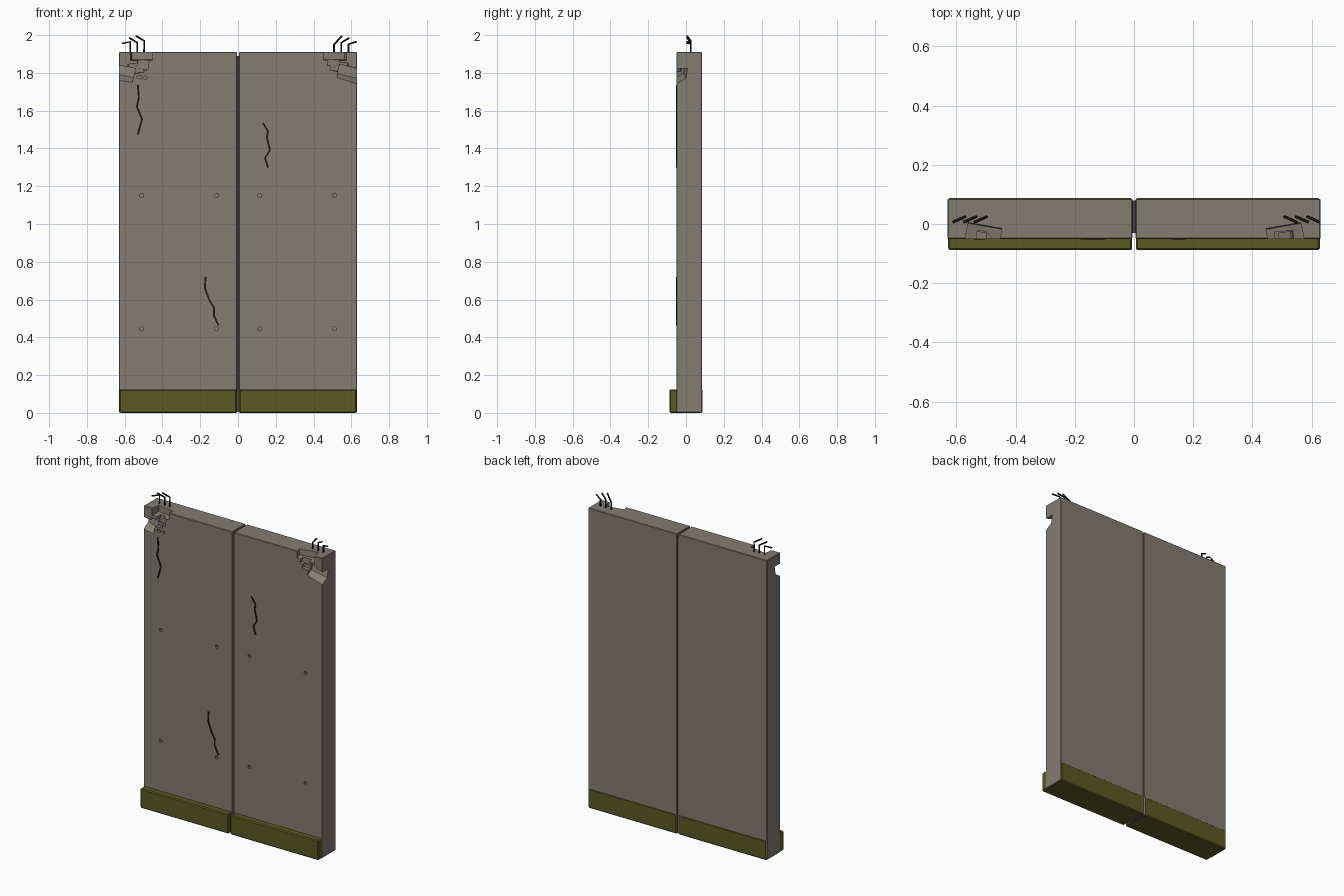
import bpy, bmesh
from math import radians
from mathutils import Matrix, Vector

if "Cube" in bpy.data.objects:
    bpy.data.objects.remove(bpy.data.objects["Cube"], do_unlink=True)


def material(name, rgb):
    m = bpy.data.materials.new(name)
    m.use_nodes = True
    m.diffuse_color = (*rgb, 1)
    m.node_tree.nodes["Principled BSDF"].inputs["Base Color"].default_value = (*rgb, 1)
    return m


CONCRETE = material("concrete", (0.235, 0.2, 0.163))
OLIVE = material("olive_paint", (0.106, 0.102, 0.016))
SEAM = material("seam_grey", (0.06, 0.06, 0.06))
DARK = material("dark_iron", (0.01, 0.009, 0.008))


def add(name, bm, mat):
    bmesh.ops.recalc_face_normals(bm, faces=bm.faces)
    me = bpy.data.meshes.new(name)
    bm.to_mesh(me)
    bm.free()
    me.materials.append(mat)
    ob = bpy.data.objects.new(name, me)
    bpy.context.collection.objects.link(ob)
    return ob


def box(name, lo, hi, mat, bevel=0):
    lo, hi = Vector(lo), Vector(hi)
    bm = bmesh.new()
    bmesh.ops.create_cube(bm, size=1)
    for v in bm.verts:
        v.co = (lo + hi) / 2 + v.co * (hi - lo)
    if bevel:
        bmesh.ops.bevel(bm, geom=bm.edges[:], offset=bevel, segments=1, affect='EDGES')
    return add(name, bm, mat)


def prism(name, profile, half, centre, yaw, roll):
    """Profile in the side plane, extruded across the wall, then turned."""
    bm = bmesh.new()
    ends = [[bm.verts.new((x, y, z)) for y, z in profile] for x in (-half, half)]
    n = len(profile)
    bm.faces.new(ends[0])
    bm.faces.new(ends[1][::-1])
    for i in range(n):
        j = (i + 1) % n
        bm.faces.new((ends[0][i], ends[1][i], ends[1][j], ends[0][j]))
    turn = Matrix.Rotation(radians(yaw), 4, 'Z') @ Matrix.Rotation(radians(roll), 4, 'Y')
    bm.transform(Matrix.Translation(centre) @ turn)
    return add(name, bm, CONCRETE)


def hole(name, x, z):
    bm = bmesh.new()
    bmesh.ops.create_cone(bm, cap_ends=True, segments=8, radius1=0.011, radius2=0.011, depth=0.03)
    bm.transform(Matrix.Translation((x, -0.05, z)) @ Matrix.Rotation(radians(90), 4, 'X'))
    return add(name, bm, CONCRETE)


def cut(target, cutter):
    mod = target.modifiers.new("cut", 'BOOLEAN')
    mod.operation, mod.solver, mod.object = 'DIFFERENCE', 'EXACT', cutter
    bpy.context.view_layer.update()
    dg = bpy.context.evaluated_depsgraph_get()
    me = bpy.data.meshes.new_from_object(target.evaluated_get(dg))
    target.modifiers.clear()
    target.data = me
    bpy.data.objects.remove(cutter, do_unlink=True)


# Broken pocket shapes: depth and height around the pocket centre
TOP = [(-0.1, -0.03), (-0.1, 0.1), (0.045, 0.1), (0.038, -0.01)]
WEDGE = [(-0.1, -0.1), (-0.1, 0.035), (0.05, 0.035), (0.04, -0.015)]
STEP = [(-0.1, -0.03), (-0.1, 0.03), (0.02, 0.03), (0.02, -0.02)]
CRUMB = [(-0.1, -0.008), (-0.1, 0.008), (0.01, 0.008), (0.01, -0.008)]

# shape, half width, x, z, yaw, roll
CHIPS = {
    "left": [
        (TOP, 0.06, 0.512, 1.882, 10, 0),
        (WEDGE, 0.07, 0.6, 1.795, 6, 14),
        (STEP, 0.045, 0.535, 1.828, 8, 9),
        (STEP, 0.03, 0.505, 1.855, 5, 12),
    ],
    "right": [
        (TOP, 0.058, -0.51, 1.882, -10, 0),
        (WEDGE, 0.055, -0.605, 1.8, -6, 12),
        (STEP, 0.04, -0.54, 1.82, -8, -7),
        (STEP, 0.03, -0.505, 1.84, -5, 8),
        (CRUMB, 0.012, -0.522, 1.778, 0, 10),
        (CRUMB, 0.008, -0.49, 1.775, 0, 30),
    ],
}

# Wall panels, plinths, chipped corners and tie holes
for side, s in (("left", 1), ("right", -1)):
    xs = sorted((0.005 * s, 0.63 * s))
    panel = box(side + "_panel", (xs[0], -0.05, 0.002), (xs[1], 0.085, 1.91), CONCRETE, 0.003)
    for shape, half, x, z, yaw, roll in CHIPS[side]:
        cut(panel, prism("chip", shape, half, (x, -0.045, z), yaw, roll))
    for x in (0.115, 0.51):
        for z in (0.445, 1.15):
            cut(panel, hole("tie_hole", x * s, z))
    xs = sorted((0.006 * s, 0.628 * s))
    box(side + "_plinth", (xs[0], -0.088, 0), (xs[1], 0.088, 0.125), OLIVE, 0.006)

# Joint filler between the panels
box("seam_strip", (-0.006, -0.03, 0.004), (0.006, 0.08, 1.89), SEAM)


def rod(name, pts, radius):
    cu = bpy.data.curves.new(name, 'CURVE')
    cu.dimensions = '3D'
    cu.bevel_depth, cu.bevel_resolution, cu.use_fill_caps = radius, 1, True
    sp = cu.splines.new('POLY')
    sp.points.add(len(pts) - 1)
    for p, co in zip(sp.points, pts):
        p.co = (*co, 1)
    cu.materials.append(DARK)
    ob = bpy.data.objects.new(name, cu)
    bpy.context.collection.objects.link(ob)


# Bent reinforcement bars: x, bend height, tip height, tip direction
BARS = [(-0.57, 1.965, 1.956, -1), (-0.533, 1.96, 1.985, -1), (-0.497, 1.97, 1.995, -1),
        (0.508, 1.95, 1.995, 1), (0.547, 1.96, 1.985, 1), (0.585, 1.952, 1.965, 1)]
for i, (x, bend, tip, d) in enumerate(BARS):
    rod(f"bent_bar_{i + 1}", [(x, 0.025, 1.84), (x, 0.025, bend), (x + 0.042 * d, 0.006, tip)], 0.005)

# Cracks: thin jagged ribbons on the front face
CRACKS = [
    [(-0.53, 1.735), (-0.525, 1.67), (-0.535, 1.62), (-0.508, 1.555), (-0.53, 1.475)],
    [(0.132, 1.534), (0.159, 1.49), (0.153, 1.46), (0.169, 1.39), (0.143, 1.35), (0.159, 1.3)],
    [(-0.172, 0.72), (-0.175, 0.66), (-0.153, 0.6), (-0.127, 0.556), (-0.127, 0.513), (-0.103, 0.463)],
]
for i, pts in enumerate(CRACKS):
    bm = bmesh.new()
    rows = []
    for x, z in pts:
        rows.append([bm.verts.new((x + dx, y, z)) for dx, y in
                     ((-0.005, -0.049), (-0.005, -0.053), (0.005, -0.053), (0.005, -0.049))])
    for a, b in zip(rows, rows[1:]):
        for k in range(4):
            m = (k + 1) % 4
            bm.faces.new((a[k], a[m], b[m], b[k]))
    bm.faces.new(rows[0])
    bm.faces.new(rows[-1][::-1])
    add(f"crack_{i + 1}", bm, DARK)
